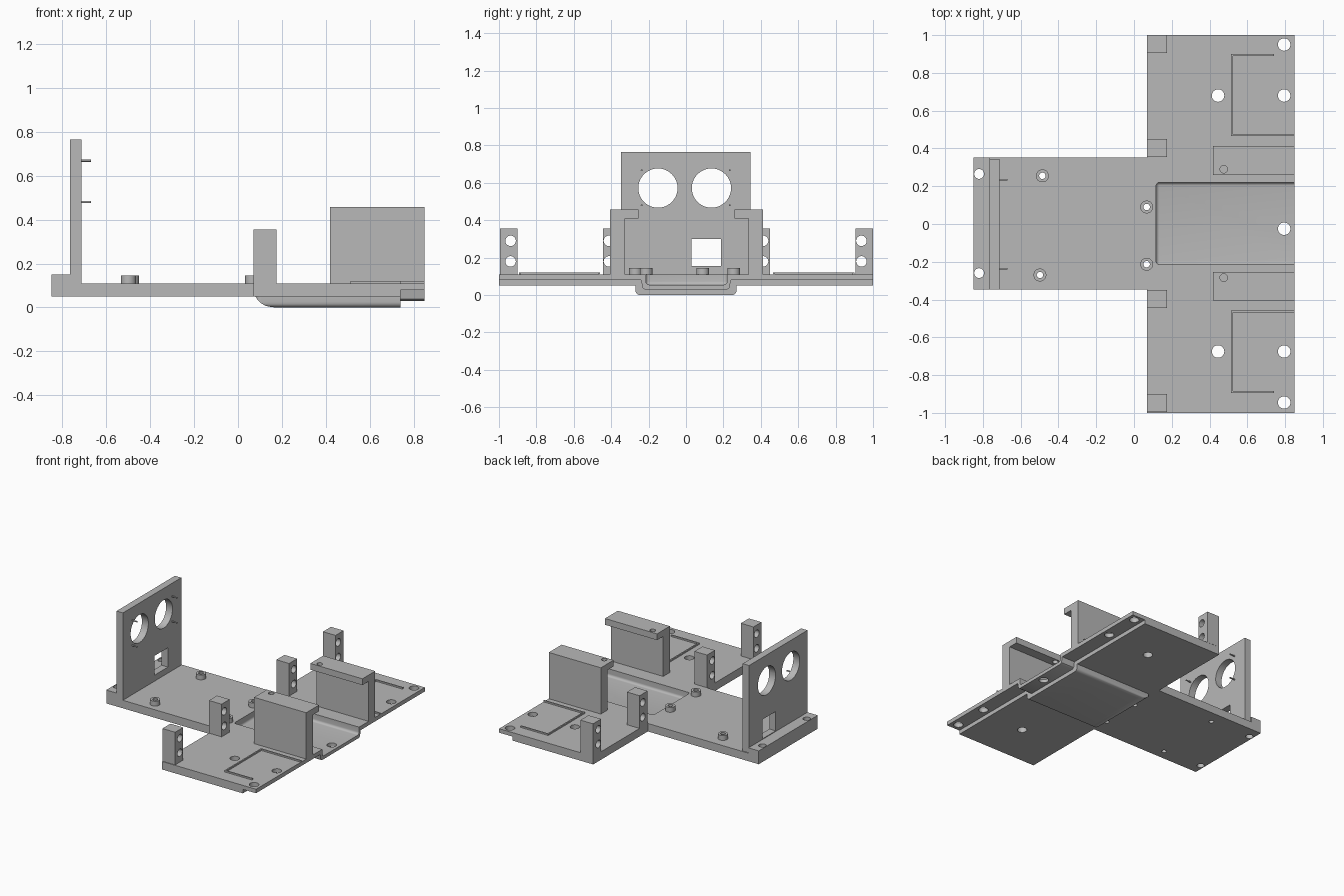
import bpy, bmesh
from mathutils import Matrix, Vector

cube = bpy.data.objects.get("Cube")
if cube:
    bpy.data.objects.remove(cube, do_unlink=True)

grey = bpy.data.materials.new("plain grey")
grey.use_nodes = True
grey.diffuse_color = (0.48, 0.48, 0.48, 1)
grey.node_tree.nodes["Principled BSDF"].inputs["Base Color"].default_value = (0.48, 0.48, 0.48, 1)

parts = []


def finish(bm, name):
    bmesh.ops.recalc_face_normals(bm, faces=bm.faces[:])
    mesh = bpy.data.meshes.new(name)
    bm.to_mesh(mesh)
    bm.free()
    mesh.materials.append(grey)
    ob = bpy.data.objects.new(name, mesh)
    bpy.context.collection.objects.link(ob)
    parts.append(ob)
    return ob


def box(name, x, y, z, bevel=0, only_lower_x=False):
    """Box from (min, max) pairs, optionally with rounded edges."""
    bm = bmesh.new()
    bmesh.ops.create_cube(bm, size=1)
    for v in bm.verts:
        v.co = Vector([(r[0] + r[1]) / 2 + c * abs(r[1] - r[0]) for r, c in zip((x, y, z), v.co)])
    if bevel:
        bmesh.ops.bevel(bm, geom=bm.edges[:], offset=bevel, segments=5, profile=0.5, affect='EDGES')
    return finish(bm, name)


def prism(name, points, axis, lo, hi, round_low=0):
    """Extrude a 2D outline along an axis; the outline uses the other two axes in order."""
    bm = bmesh.new()
    def place(p, t):
        co = list(p)
        co.insert("xyz".index(axis), t)
        return bm.verts.new(co)
    face = bm.faces.new([place(p, lo) for p in points])
    out = bmesh.ops.extrude_face_region(bm, geom=[face])
    shift = Vector((0, 0, 0))
    shift["xyz".index(axis)] = hi - lo
    bmesh.ops.translate(bm, vec=shift, verts=[g for g in out["geom"] if isinstance(g, bmesh.types.BMVert)])
    return finish(bm, name)


def rod(name, centre, radius, length, axis="z"):
    bm = bmesh.new()
    turn = Matrix.Rotation(1.5707963, 4, 'Y') if axis == "x" else Matrix()
    bmesh.ops.create_cone(bm, cap_ends=True, segments=40, radius1=radius, radius2=radius,
                          depth=length, matrix=Matrix.Translation(centre) @ turn)
    return finish(bm, name)


def combine(target, tool, operation='DIFFERENCE'):
    """Apply a boolean and discard the tool."""
    mod = target.modifiers.new("cut", 'BOOLEAN')
    mod.operation, mod.solver, mod.object = operation, 'EXACT', tool
    bpy.context.view_layer.objects.active = target
    bpy.ops.object.modifier_apply(modifier=mod.name)
    parts.remove(tool)
    bpy.data.objects.remove(tool, do_unlink=True)


TOP, END, MID = 0.11, 0.85, 0.003      # deck height, far end, centre line

# T-shaped base plate
base = prism("base_plate", [(-END, -0.347), (0.07, -0.347), (0.07, -1), (END, -1),
                            (END, 1), (0.07, 1), (0.07, 0.352), (-END, 0.352)], "z", 0.05, TOP)

# Sunken tray with a rounded nose and rounded lower sides
tray = box("tray", (0.08, 1.1), (-0.27, 0.27), (0, 0.3), 0.025)
nose = [(0.08, 0.1), (0.08, 0.05), (0.09, 0.033), (0.105, 0.019), (0.125, 0.008),
        (0.15, 0.002), (0.175, 0), (END, 0), (END, 0.1)]
combine(tray, prism("nose", nose, "y", -0.4, 0.4), 'INTERSECT')
combine(base, tray, 'UNION')
combine(base, box("recess", (0.117, 1.2), (-0.215, 0.22), (0.055, 0.4), 0.018))

# Half-lap step under the far end
lap = [(-1.2, -0.1), (1.2, -0.1), (1.2, 0.08), (0.24, 0.08), (0.232, 0.038), (0.22, 0.03),
       (-0.22, 0.03), (-0.232, 0.038), (-0.24, 0.08), (-1.2, 0.08)]
combine(base, prism("lap", lap, "x", 0.74, 1.2))

# Sensor wall and raised rear ledge
ledge = box("rear_ledge", (-END, -0.765), (-0.347, 0.352), (TOP, 0.15))
wall = box("sensor_wall", (-0.765, -0.712), (-0.347, 0.345), (TOP, 0.765))
for y in (-0.15, 0.136):
    combine(wall, rod("eye", (-0.74, y, 0.572), 0.105, 0.3, "x"))
combine(wall, box("window", (-0.9, -0.6), (0.03, 0.187), (0.155, 0.3)))
for y in (-0.237, 0.234):
    for z in (0.48, 0.668):
        rod("sensor_pin", (-0.692, y, z), 0.005, 0.045, "x")

# Bolt holes in deck and ledge
for x, y in [(0.795, 0.95), (0.445, 0.68), (0.795, 0.68), (0.795, -0.025),
             (0.445, -0.675), (0.795, -0.675), (0.795, -0.945)]:
    combine(base, rod("hole", (x, y, 0), 0.033, 0.6))
for y in (0.265, -0.26):
    for ob in (base, ledge):
        combine(ob, rod("hole", (-0.82, y, 0.1), 0.026, 0.5))

# Board standoffs with through holes
for x, y in [(-0.485, 0.255), (-0.498, -0.27), (0.067, 0.09), (0.067, -0.213)]:
    standoff = rod("standoff", (x, y, TOP + 0.018), 0.034, 0.036)
    for ob in (standoff, base):
        combine(ob, rod("bore", (x, y, 0.1), 0.017, 0.6))


def span(side, a, b):
    return tuple(sorted((side * a + MID, side * b + MID)))


for side, word in ((1, "left"), (-1, "right")):
    # Motor posts
    for a, b, hole in ((0.352, 0.447, 0.412), (0.903, 0.998, 0.938)):
        post = box(word + "_post", (0.07, 0.175), span(side, a, b), (TOP, 0.355))
        for z in (0.18, 0.29):
            combine(post, rod("hole", (0.12, side * hole, z), 0.028, 0.4, "x"))
    # Upright bracket with an inward lip
    hook = [(0.409, TOP), (0.409, 0.457), (0.257, 0.457), (0.257, 0.41), (0.33, 0.41), (0.33, TOP)]
    bracket = prism(word + "_bracket", [(side * y + MID, z) for y, z in hook], "x", 0.418, END)
    combine(bracket, rod("hole", (0.475, side * 0.287 + MID, 0.43), 0.02, 0.2))
    # Thin locating ridges
    for x, y in [((0.513, 0.523), (0.462, 0.897)), ((0.523, 0.742), (0.887, 0.897)),
                 ((0.523, END), (0.462, 0.472))]:
        box(word + "_ridge", x, span(side, *y), (TOP, 0.121))

# Smooth the round surfaces, keep the edges sharp
bpy.ops.object.select_all(action='DESELECT')
for ob in parts:
    ob.select_set(True)
bpy.context.view_layer.objects.active = base
bpy.ops.object.shade_smooth_by_angle(angle=0.6)
